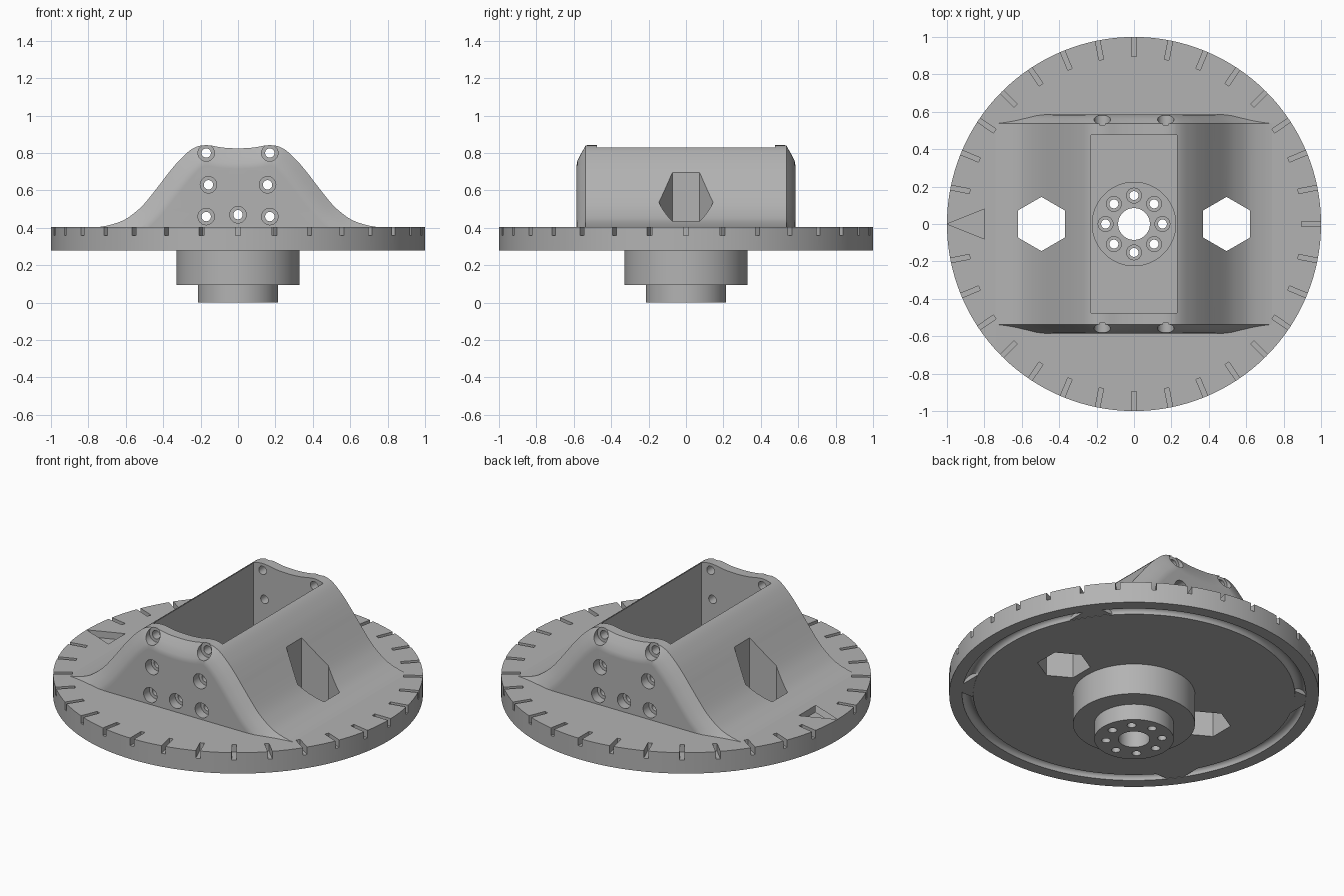
import bpy, bmesh, math
from mathutils import Matrix, Vector

if "Cube" in bpy.data.objects:
    bpy.data.objects.remove(bpy.data.objects["Cube"], do_unlink=True)

mat = bpy.data.materials.new("plain grey")
mat.use_nodes = True
GREY = (0.45, 0.45, 0.45, 1)
mat.diffuse_color = GREY
mat.node_tree.nodes["Principled BSDF"].inputs["Base Color"].default_value = GREY


def make(name, bm):
    bmesh.ops.recalc_face_normals(bm, faces=bm.faces)
    mesh = bpy.data.meshes.new(name)
    bm.to_mesh(mesh)
    bm.free()
    ob = bpy.data.objects.new(name, mesh)
    bpy.context.collection.objects.link(ob)
    mesh.materials.append(mat)
    return ob


def loft(bm, loops):
    """Skin equal closed loops and cap both ends."""
    rings = [[bm.verts.new(p) for p in loop] for loop in loops]
    n = len(rings[0])
    for a, b in zip(rings, rings[1:]):
        for i in range(n):
            j = (i + 1) % n
            bm.faces.new((a[i], a[j], b[j], b[i]))
    bm.faces.new(rings[0])
    bm.faces.new(rings[-1])


def prism(bm, outline, z0, z1, matrix=Matrix()):
    loft(bm, [[matrix @ Vector((x, y, z)) for x, y in outline] for z in (z0, z1)])


def circle(r, n=32, cx=0, cy=0, start=0):
    angles = [start + math.tau * i / n for i in range(n)]
    return [(cx + r * math.cos(a), cy + r * math.sin(a)) for a in angles]


def rect(x0, x1, y0, y1):
    return [(x0, y0), (x1, y0), (x1, y1), (x0, y1)]


def boolean(target, bm, operation, name):
    tool = make(name, bm)
    tool.hide_render = True
    mod = target.modifiers.new(name, "BOOLEAN")
    mod.operation = operation
    mod.solver = "EXACT"
    mod.object = tool
    bpy.context.view_layer.objects.active = target
    bpy.ops.object.modifier_apply(modifier=mod.name)
    bpy.data.objects.remove(tool, do_unlink=True)


# Turntable disc with stepped hub and round groove underneath
TOP, UNDER = 0.405, 0.28
groove = [(0.9 - 0.03 * math.cos(math.pi * i / 8),
           UNDER + 0.03 * math.sin(math.pi * i / 8)) for i in range(9)]
section = [(0.215, 0), (0.215, 0.095), (0.33, 0.095), (0.33, UNDER)]
section += groove + [(1, UNDER), (1, TOP)]
bm = bmesh.new()
loft(bm, [[(x, y, z) for x, y in circle(r, 128)] for r, z in section])
body = make("turntable_body", bm)

# Bell-shaped housing: smooth curve through half-profile points, mirrored
half = [(0, 0.825), (0.08, 0.829), (0.17, 0.842), (0.24, 0.825), (0.31, 0.765),
        (0.37, 0.695), (0.42, 0.63), (0.5, 0.53), (0.56, 0.475), (0.62, 0.437),
        (0.7, 0.412), (0.78, 0.4)]
pts = [Vector((-x, z)) for x, z in half[:0:-1]] + [Vector(p) for p in half]
curve = []
for i in range(len(pts) - 1):
    p0, p1, p2 = pts[max(i - 1, 0)], pts[i], pts[i + 1]
    p3 = pts[min(i + 2, len(pts) - 1)]
    for k in range(5):
        t = k / 5
        curve.append(0.5 * (2 * p1 + (p2 - p0) * t + (2 * p0 - 5 * p1 + 4 * p2 - p3) * t * t
                            + (3 * p1 - p0 - 3 * p2 + p3) * t ** 3))
curve.append(pts[-1])


def inset_loop(y, d):
    loop = []
    for i, p in enumerate(curve):
        along = curve[min(i + 1, len(curve) - 1)] - curve[max(i - 1, 0)]
        along.normalize()
        loop.append((p.x + along.y * d, y, p.y - along.x * d))
    return loop + [(loop[-1][0], y, 0.282), (loop[0][0], y, 0.282)]


# Rounded bevel on both end walls
bevel = [(0.585, 0.11), (0.58, 0.08), (0.562, 0.04), (0.537, 0)]
stations = [(-y, d) for y, d in bevel] + bevel[::-1]
bm = bmesh.new()
loft(bm, [inset_loop(y, d) for y, d in stations])
boolean(body, bm, "UNION", "housing")

# Pocket, rim notches, pointer, hexagonal windows and screw head recesses
bm = bmesh.new()
prism(bm, rect(-0.23, 0.23, -0.475, 0.475), 0.385, 1)
for i in range(32):
    if i != 16:
        prism(bm, rect(0.895, 1.05, -0.0125, 0.0125), 0.36, 0.5,
              Matrix.Rotation(math.tau * i / 32, 4, "Z"))
prism(bm, [(-1, 0), (-0.8, -0.08), (-0.8, 0.08)], 0.365, 0.5)
for side in (-1, 1):
    prism(bm, circle(0.145, 6, side * 0.495, 0, math.pi / 2), 0.1, 1)
upright = Matrix.Rotation(math.pi / 2, 4, "X")
screws = [(0, 0.47)] + [(s * x, z) for s in (-1, 1)
                        for x, z in ((0.17, 0.8), (0.158, 0.63), (0.17, 0.46))]
for x, z in screws:
    for near, far in ((0.53, 0.7), (-0.7, -0.53)):
        prism(bm, circle(0.044, 32, x, z), near, far, upright)
boolean(body, bm, "DIFFERENCE", "pocket_cutter")

# Round seat in the pocket floor, and wall screw holes
bm = bmesh.new()
prism(bm, circle(0.223, 64), 0.28, 0.41)
for x, z in screws:
    prism(bm, circle(0.025, 24, x, z), -0.7, 0.7, upright)
boolean(body, bm, "DIFFERENCE", "seat_cutter")

# Hub bore and ring of bolt holes with wider heads
ring = circle(0.152, 8)
bm = bmesh.new()
prism(bm, circle(0.085, 48), -0.1, 0.35)
for x, y in ring:
    prism(bm, circle(0.04, 24, x, y), 0.19, 0.35)
boolean(body, bm, "DIFFERENCE", "bore_cutter")
bm = bmesh.new()
for x, y in ring:
    prism(bm, circle(0.024, 24, x, y), -0.1, 0.25)
boolean(body, bm, "DIFFERENCE", "bolt_cutter")

# Smooth curved surfaces, keep machined edges crisp
bpy.ops.object.select_all(action="DESELECT")
body.select_set(True)
bpy.context.view_layer.objects.active = body
bpy.ops.object.shade_smooth_by_angle(angle=math.radians(30))
normals = body.modifiers.new("even shading", "WEIGHTED_NORMAL")
normals.keep_sharp = True
